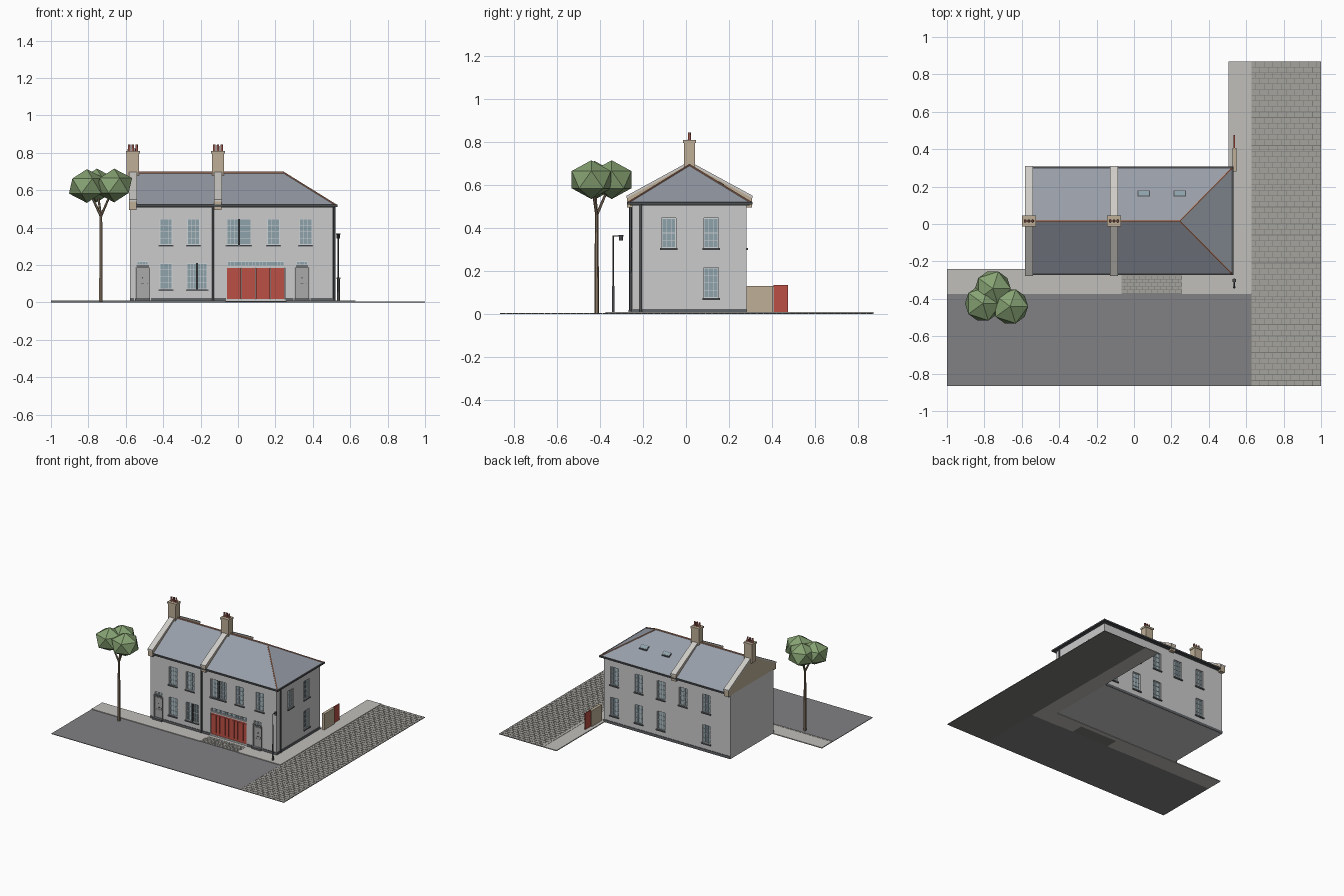
import bpy, bmesh, math
from mathutils import Vector

if "Cube" in bpy.data.objects:
    bpy.data.objects.remove(bpy.data.objects["Cube"])

def mat(name, *c):
    m = bpy.data.materials.new(name)
    m.diffuse_color = (*c, 1)
    m.use_nodes = True
    m.node_tree.nodes["Principled BSDF"].inputs["Base Color"].default_value = m.diffuse_color
    return m

STONE = mat("sandstone", .52, .43, .31)
COPE = mat("coping", .62, .60, .57)
SLATE = mat("slate", .31, .34, .39)
TERRA = mat("terracotta", .50, .24, .16)
POT = mat("pot", .33, .10, .08)
RED = mat("red_paint", .50, .08, .06)
DARK = mat("dark_metal", .07, .075, .08)
SILL = mat("sill", .12, .13, .14)
GLASS = mat("glass", .27, .36, .40)
WHITE = mat("sash_paint", .62, .66, .68)
DOOR = mat("door_paint", .40, .40, .40)
ROAD = mat("asphalt", .22, .22, .23)
PAVE = mat("paving", .53, .52, .49)
SETT = mat("setts", .38, .37, .34)
JOINT = mat("joints", .20, .20, .19)
BARK = mat("bark", .26, .19, .13)
LEAF = mat("leaf", .24, .36, .17)

def finish(name, bm, m=None):
    bmesh.ops.recalc_face_normals(bm, faces=bm.faces[:])
    me = bpy.data.meshes.new(name)
    bm.to_mesh(me)
    bm.free()
    ob = bpy.data.objects.new(name, me)
    bpy.context.collection.objects.link(ob)
    if m:
        me.materials.append(m)
    return ob

def boxes(name, items, m=None):
    """One object made of boxes given as (x0,x1,y0,y1,z0,z1)."""
    bm = bmesh.new()
    for x0, x1, y0, y1, z0, z1 in items:
        vs = bmesh.ops.create_cube(bm, size=1)["verts"]
        for v in vs:
            v.co = Vector(((x0, x1)[v.co.x > 0], (y0, y1)[v.co.y > 0], (z0, z1)[v.co.z > 0]))
    return finish(name, bm, m)

def prism(name, pts, x0, x1, m):
    """Profile in y,z pushed along x."""
    bm = bmesh.new()
    f = bm.faces.new([bm.verts.new((x0, y, z)) for y, z in pts])
    g = bmesh.ops.extrude_face_region(bm, geom=[f])["geom"]
    bmesh.ops.translate(bm, verts=[e for e in g if isinstance(e, bmesh.types.BMVert)], vec=(x1 - x0, 0, 0))
    return finish(name, bm, m)

def rods(name, items, m, seg=8):
    """Tapered rods given as (start, end, r_start, r_end)."""
    bm = bmesh.new()
    for a, b, r0, r1 in items:
        a, b = Vector(a), Vector(b)
        d = b - a
        mx = d.to_track_quat('Z', 'Y').to_matrix().to_4x4()
        mx.translation = (a + b) / 2
        bmesh.ops.create_cone(bm, cap_ends=True, segments=seg, radius1=r0, radius2=r1, depth=d.length, matrix=mx)
    ob = finish(name, bm, m)
    ob.data.shade_smooth()
    ob.data.set_sharp_from_angle(angle=math.radians(50))
    return ob

# Main dimensions
XL, XR, YF, YB = -.578, .508, -.25, .28
EAVE, RIDGE, YM, HIP = .52, .693, .016, .245

def on(face, u0, u1, d0, d1, z0, z1):
    """Box on a wall: u along it, d outward from it."""
    if face == 'F':
        return (u0, u1, YF - d1, YF - d0, z0, z1)
    if face == 'B':
        return (u0, u1, YB + d0, YB + d1, z0, z1)
    return (XR + d0, XR + d1, u0, u1, z0, z1)

# Ground: road, setts, pavement, kerb
boxes("road", [(-1, .625, -.865, -.37, 0, .004)], ROAD)
boxes("lane_bed", [(.625, 1, -.865, .87, 0, .003)], JOINT)
boxes("pavement", [(-1, -.066, -.37, -.24, 0, .007), (.256, .505, -.37, -.24, 0, .007),
                   (-.066, .256, -.275, -.24, 0, .007), (.505, .625, -.37, .87, 0, .007)], PAVE)
boxes("kerb", [(-1, -.066, -.374, -.362, 0, .009), (.256, .625, -.374, -.362, 0, .009),
               (.614, .627, -.37, .87, 0, .009)], PAVE)
boxes("crossover_bed", [(-.066, .256, -.37, -.275, 0, .005)], JOINT)

def setts(name, x0, x1, y0, y1, w, h, z0, z1):
    out, rows = [], round((y1 - y0) / h)
    h = (y1 - y0) / rows
    for r in range(rows):
        x = x0 - (w / 2 if r % 2 else 0)
        while x < x1 - .004:
            a, b = max(x, x0), min(x + w - .003, x1)
            if b - a > .005:
                out.append((a, b, y0 + r * h, y0 + r * h + h - .003, z0, z1))
            x += w
    boxes(name, out, SETT)

setts("lane_setts", .627, 1, -.865, .87, .047, .03, .002, .005)
setts("crossover_setts", -.066, .256, -.37, -.275, .032, .019, .004, .007)

# Windows: (wall, centre, width, bottom, height, cols)
UP, LO, W, H = .307, .07, .068, .14
wins = [('F', c, W, UP, H, 3) for c in (-.385, -.238, .19, .362)]
wins += [('F', .005, .13, UP, H, 6), ('F', -.385, W, LO, H, 3), ('F', -.219, .108, LO, H, 6)]
wins += [('R', -.08, W, UP, H, 3), ('R', .117, W, UP, H, 3), ('R', .117, W, LO + .006, H, 3)]
wins += [('B', c, W, UP, H, 3) for c in (.42, .21, .02, -.17, -.37)]
wins += [('B', c, W, LO, H, 3) for c in (.42, .21, .02, -.37)]
cuts, glass, bars, sills, mull = [], [], [], [], []

def sash(face, c, w, z, h, cols, rows):
    u0, u1, z1, t = c - w / 2, c + w / 2, z + h, .0022
    cuts.append(on(face, u0, u1, -.014, .02, z, z1))
    glass.append(on(face, u0, u1, -.016, -.011, z, z1))
    for i in range(cols + 1):
        k = .004 if i in (0, cols) else t / 2
        u = u0 + w * i / cols
        bars.append(on(face, max(u - k, u0), min(u + k, u1), -.012, -.007, z, z1))
    for j in range(rows + 1):
        k = .004 if j in (0, rows) else t / 2 + (.001 if 2 * j == rows else 0)
        v = z + h * j / rows
        bars.append(on(face, u0, u1, -.012, -.0075, max(v - k, z), min(v + k, z1)))

for f, c, w, z, h, n in wins:
    sash(f, c, w, z, h, n, 4)
    sills.append(on(f, c - w / 2 - .006, c + w / 2 + .006, -.012, .008, z - .009, z))
    if n == 6:
        mull.append(on(f, c - .006, c + .006, -.013, .002, z, z + h))

# Doors with fanlights, and the wide red doors
panels, trim, knobs, steps = [], [], [], []
for c in (-.51, .342):
    sash('F', c, .06, .198, .022, 4, 1)
    cuts.append(on('F', c - .034, c + .034, -.014, .02, .02, .184))
    panels.append(on('F', c - .034, c + .034, -.016, -.008, .02, .184))
    for s in (-1, 1):
        trim.append(on('F', c + s * .037 - .003, c + s * .037 + .003, -.01, .004, .02, .19))
        for z0, z1 in ((.035, .085), (.112, .172)):
            panels.append(on('F', c + s * .015 - .011, c + s * .015 + .011, -.009, -.005, z0, z1))
    trim.append(on('F', c - .04, c + .04, -.01, .006, .184, .19))
    sills.append(on('F', c - .033, c + .033, -.01, .009, .192, .198))
    knobs += [on('F', c + .024, c + .028, -.009, 0, .098, .102), on('F', c - .008, c + .008, -.009, -.005, .098, .102),
              on('F', c - .003, c + .003, -.006, -.002, .128, .135)]
    steps.append(on('F', c - .04, c + .04, -.01, .016, .004, .02))
boxes("door_panels", panels, DOOR)
boxes("door_surrounds", trim, DOOR)
boxes("door_fittings", knobs, DARK)
boxes("door_steps", steps, SILL)
sash('F', .095, .304, .194, .027, 16, 1)
cuts.append(on('F', -.06, .25, -.014, .02, .018, .184))
boxes("coach_doors", [on('F', -.06 + i * .0775 + .001, -.06 + (i + 1) * .0775 - .001, -.016, -.004, .018, .184)
                      for i in range(4)], RED)
boxes("coach_door_ribs", [on('F', -.06 + i * .0155 + .001, -.06 + (i + 1) * .0155 - .001, -.006, -.002, .035, .172)
                          for i in range(20)], RED)
boxes("window_glass", glass, GLASS)
boxes("window_bars", bars, WHITE)
boxes("window_sills", sills, SILL)
boxes("window_mullions", mull, DARK)

# House walls with recessed openings
walls = boxes("house_walls", [(XL, XR, YF, YB, .003, .515)])
cutter = boxes("opening_cutter", cuts)
cutter.hide_render = True
cutter.hide_set(True)
mod = walls.modifiers.new("openings", 'BOOLEAN')
mod.object, mod.operation, mod.solver = cutter, 'DIFFERENCE', 'EXACT'
boxes("plinth", [on('F', XL, -.555, 0, .004, .004, .024), on('F', -.465, -.065, 0, .004, .004, .024),
                 on('F', .255, .297, 0, .004, .004, .024), on('F', .387, XR, 0, .004, .004, .024),
                 on('R', YF, YB, 0, .004, .004, .024), on('B', XL, XR, 0, .004, .004, .024)], SILL)

# Roof: gable at the left, hip at the right
Y0, Y1, X1 = -.266, .3, .524
bm = bmesh.new()
a, b, c, d, e, f = [bm.verts.new(p) for p in ((-.565, Y0, EAVE), (X1, Y0, EAVE), (X1, Y1, EAVE),
                                             (-.565, Y1, EAVE), (-.565, YM, RIDGE), (HIP, YM, RIDGE))]
for face in ((a, b, f, e), (b, c, f), (c, d, e, f), (d, a, e), (d, c, b, a)):
    bm.faces.new(face)
finish("roof", bm, SLATE)
apex = (HIP, YM, RIDGE)
rods("ridge_tiles", [((-.55, YM, RIDGE), apex, .006, .006), (apex, (X1, Y0, EAVE), .005, .005),
                     (apex, (X1, Y1, EAVE), .005, .005)], TERRA, 6)
boxes("eaves", [(XL, X1 - .006, Y0 + .006, Y1 - .006, .506, .521)], SILL)
boxes("gutters", [(-.545, X1 + .008, Y0 - .008, Y0 + .006, .51, .522), (-.545, X1 + .008, Y1 - .006, Y1 + .008, .51, .522),
                  (X1 - .006, X1 + .008, Y0, Y1, .51, .522)], DARK)
rods("downpipes", [((-.134, YF - .008, .01), (-.134, YF - .008, .512), .006, .006),
                   ((XR + .007, -.21, .01), (XR + .007, -.21, .512), .006, .006)], DARK)

# Skylights on the rear slope
slope = (RIDGE - EAVE) / (Y1 - YM)
def rear(y, off):
    return (y, EAVE + (Y1 - y) * slope + off)
for i, x in enumerate((.052, .245)):
    for nm, g, h, m in (("frame", 0, .006, DARK), ("glass", .004, .008, GLASS)):
        prism(f"skylight_{nm}_{i}", [rear(.148 + g, -.004), rear(.18 - g, -.004), rear(.18 - g, h), rear(.148 + g, h)],
              x - .033 + g, x + .033 - g, m)

# Parapet gables, coping and chimneys
P0, P1 = -.274, .307
for i, x in enumerate((-.562, -.107)):
    prism(f"parapet_{i}", [(P0, .495), (P0, .54), (YM, .70), (P1, .54), (P1, .495), (.275, .495), (.27, .502), (-.24, .502), (-.245, .495)], x - .02, x + .02, STONE)
    prism(f"coping_{i}", [(P0 - .003, .538), (P0 - .003, .55), (YM, .71), (P1 + .003, .55), (P1 + .003, .538),
                          (YM, .698)], x - .022, x + .022, COPE)
    boxes(f"chimney_{i}", [(x - .033, x + .033, YM - .026, YM + .026, .66, .80),
                           (x - .037, x + .037, YM - .03, YM + .03, .796, .81)], STONE)
    rods(f"chimney_pots_{i}", [((x + k * .02, YM, .808), (x + k * .02, YM, .843), .008, .0065) for k in (-1, 0, 1)], POT)

# Yard wall and gate
boxes("yard_wall", [(.528, .546, .28, .405, .005, .128)], STONE)
boxes("yard_wall_cap", [(.526, .548, .28, .407, .126, .132)], STONE)
boxes("yard_gate", [(.533, .539, .406, .475, .01, .136)], RED)

# Street lamp
lx, ly = .536, -.338
rods("lamp_post", [((lx, ly, .005), (lx, ly, .13), .007, .006), ((lx, ly, .13), (lx, ly, .365), .0035, .003),
                   ((lx, ly, .363), (lx, ly + .042, .363), .003, .003)], DARK)
rods("lamp_head", [((lx, ly + .036, .342), (lx, ly + .036, .367), .009, .011)], DARK)

# Tree
tx, ty = -.733, -.415
crowns = ((-.755, -.345, .625), (-.808, -.425, .622), (-.662, -.44, .625))
rods("tree_trunk", [((tx, ty, .004), (tx, ty, .48), .011, .008)] +
     [((tx, ty, .46), p, .007, .005) for p in crowns], BARK, 6)
bm = bmesh.new()
for i, p in enumerate(crowns):
    vs = bmesh.ops.create_icosphere(bm, subdivisions=1, radius=1)["verts"]
    for v in vs:
        v.co = Vector((v.co.x * .107, v.co.y * .107, v.co.z * .09)) + Vector(p)
finish("tree_crown", bm, LEAF)
